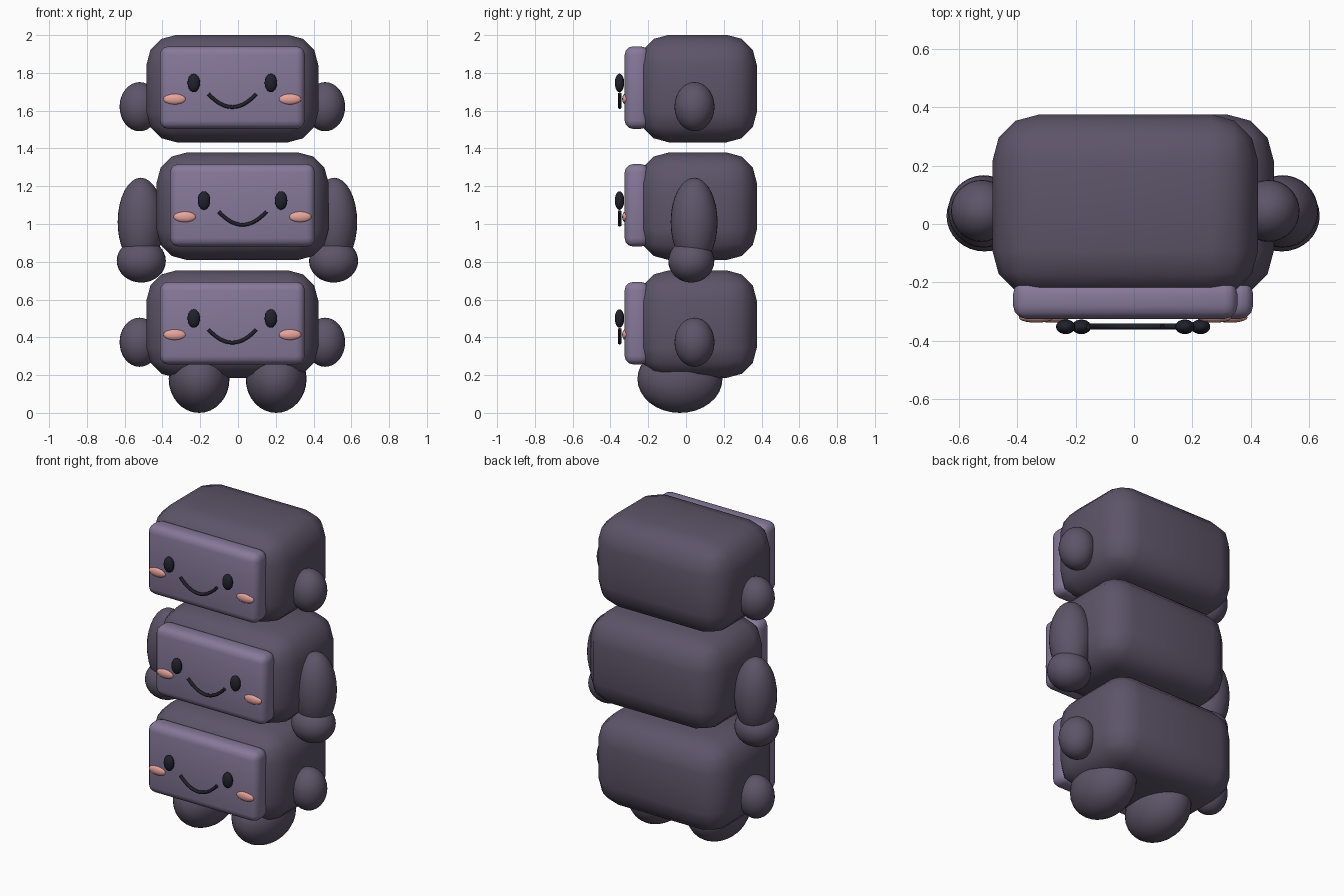
import bpy, math

if "Cube" in bpy.data.objects:
    bpy.data.objects.remove(bpy.data.objects["Cube"])


def material(name, rgb):
    m = bpy.data.materials.new(name)
    m.diffuse_color = (*rgb, 1)
    m.use_nodes = True
    m.node_tree.nodes["Principled BSDF"].inputs["Base Color"].default_value = m.diffuse_color
    return m


BODY = material("dark_plum", (0.11, 0.09, 0.14))
PANEL = material("light_plum", (0.24, 0.19, 0.32))
INK = material("ink", (0.015, 0.015, 0.025))
BLUSH = material("blush", (0.80, 0.37, 0.33))


def rounded_box(name, loc, size, bevel, mat, angle):
    bpy.ops.mesh.primitive_cube_add(size=1, location=loc)
    ob = bpy.context.object
    ob.name = name
    ob.scale = size
    bpy.ops.object.transform_apply(location=False, rotation=False, scale=True)
    mod = ob.modifiers.new("round", 'BEVEL')
    mod.width, mod.segments = bevel, 3
    bpy.ops.object.modifier_apply(modifier=mod.name)
    bpy.ops.object.shade_smooth_by_angle(angle=math.radians(angle))
    ob.data.materials.append(mat)


def ellipsoid(name, loc, radii, mat, segs=32):
    bpy.ops.mesh.primitive_uv_sphere_add(segments=segs, ring_count=segs // 2, radius=1, location=loc)
    ob = bpy.context.object
    ob.name = name
    ob.scale = radii
    bpy.ops.object.transform_apply(location=False, rotation=False, scale=True)
    bpy.ops.object.shade_smooth()
    ob.data.materials.append(mat)


def pair(name, cx, dx, y, z, radii, mat, segs=32):
    for side, s in (("left", -1), ("right", 1)):
        ellipsoid(f"{name}_{side}", (cx + s * dx, y, z), radii, mat, segs)


def smile(name, cx, y, z):
    cu = bpy.data.curves.new(name, 'CURVE')
    cu.dimensions = '3D'
    cu.bevel_depth, cu.bevel_resolution = 0.01, 3
    cu.use_fill_caps = True
    sp = cu.splines.new('POLY')
    n = 16
    sp.points.add(n)
    for i, p in enumerate(sp.points):
        t = -1 + 2 * i / n
        p.co = (cx + 0.127 * t, y, z + 0.07 * t * t, 1)
    ob = bpy.data.objects.new(name, cu)
    bpy.context.collection.objects.link(ob)
    bpy.ops.object.select_all(action='DESELECT')
    ob.select_set(True)
    bpy.context.view_layer.objects.active = ob
    bpy.ops.object.convert(target='MESH')
    ob = bpy.context.object
    bpy.ops.object.shade_smooth_by_angle(angle=math.radians(50))
    ob.data.materials.append(INK)


# Three stacked blocks, each with a face
for level, cx, cz in (("bottom", -0.03, 0.47), ("middle", 0.024, 1.094), ("top", -0.03, 1.717)):
    rounded_box(f"{level}_block", (cx, 0.062, cz), (0.91, 0.626, 0.569), 0.16, BODY, 60)
    rounded_box(f"{level}_face_panel", (cx, -0.26, cz + 0.005), (0.768, 0.13, 0.437), 0.045, PANEL, 60)
    pair(f"{level}_eye", cx, 0.204, -0.352, cz + 0.03, (0.033, 0.025, 0.049), INK, 20)
    pair(f"{level}_cheek", cx, 0.305, -0.32, cz - 0.056, (0.06, 0.018, 0.029), BLUSH, 20)
    smile(f"{level}_mouth", cx, -0.351, cz - 0.098)
    # Stubby side nubs on the outer blocks
    if level != "middle":
        pair(f"{level}_side_nub", cx, 0.491, 0.045, cz - 0.096, (0.106, 0.106, 0.13), BODY)

# Arms and hands on the middle block
pair("arm", -0.003, 0.512, 0.043, 1.01, (0.122, 0.124, 0.235), BODY)
pair("hand", -0.003, 0.509, 0.028, 0.805, (0.13, 0.122, 0.115), BODY)

# Feet
pair("foot", -0.002, 0.204, -0.032, 0.18, (0.161, 0.225, 0.18), BODY)
